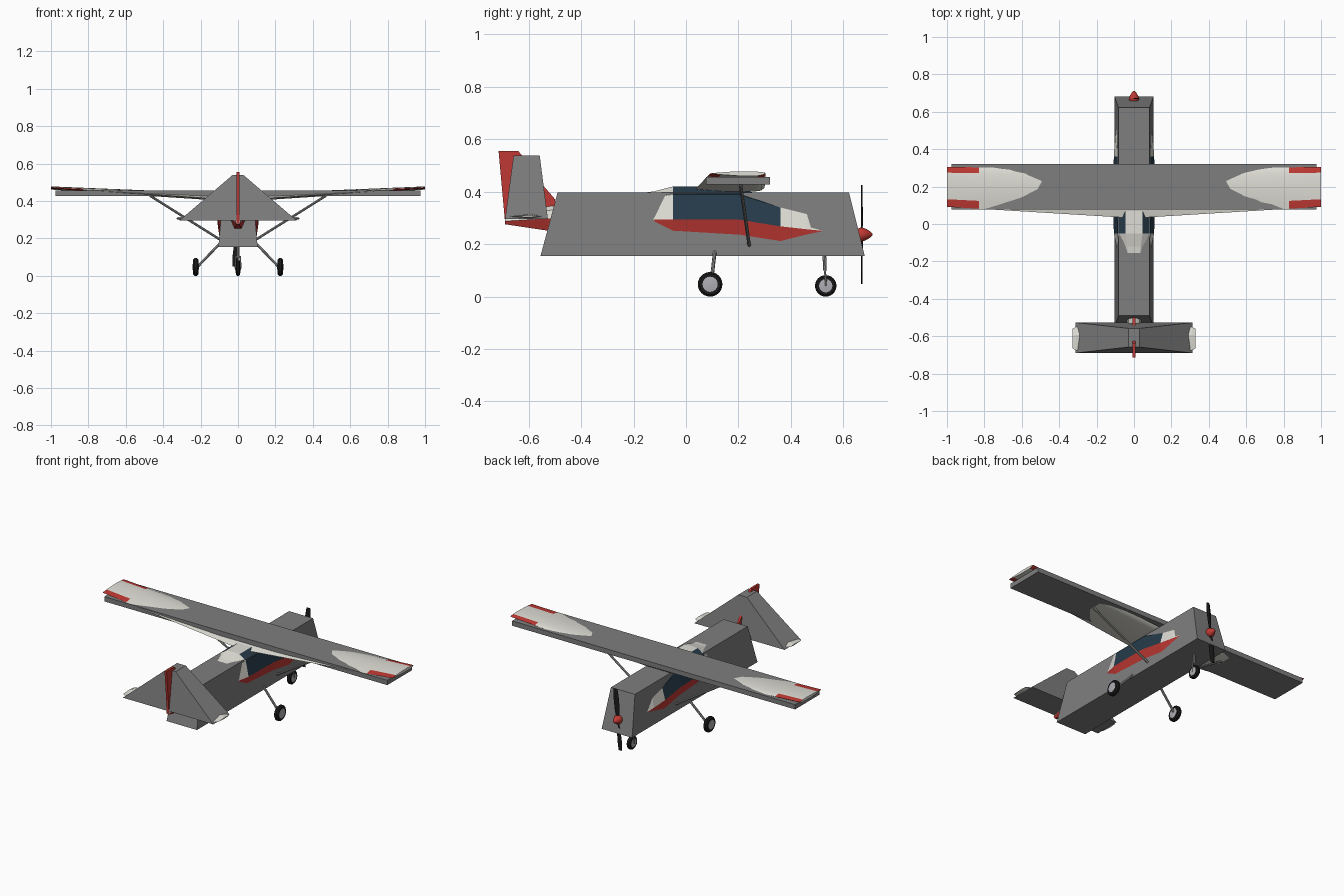
import bpy, bmesh, math
from mathutils import Vector, Matrix

if "Cube" in bpy.data.objects:
    bpy.data.objects.remove(bpy.data.objects["Cube"])


def mat(name, r, g, b):
    m = bpy.data.materials.new(name)
    m.diffuse_color = (r, g, b, 1)
    m.use_nodes = True
    m.node_tree.nodes["Principled BSDF"].inputs["Base Color"].default_value = m.diffuse_color
    return m


GREY = mat("hull grey", .21, .21, .21)
WHITE = mat("cream white", .74, .73, .67)
RED = mat("red", .52, .04, .033)
GLASS = mat("window blue", .02, .044, .07)
BLACK = mat("black", .01, .01, .01)
METAL = mat("strut grey", .34, .34, .33)
HUB = mat("hub grey", .42, .42, .46)


def finish(name, bm, mats, smooth=False):
    bmesh.ops.recalc_face_normals(bm, faces=bm.faces)
    me = bpy.data.meshes.new(name)
    bm.to_mesh(me)
    bm.free()
    for m in mats:
        me.materials.append(m)
    ob = bpy.data.objects.new(name, me)
    bpy.context.collection.objects.link(ob)
    if smooth:
        bpy.ops.object.select_all(action='DESELECT')
        ob.select_set(True)
        bpy.context.view_layer.objects.active = ob
        bpy.ops.object.shade_smooth_by_angle(angle=math.radians(40))
    return ob


def loft(name, rings, mats, rule=None, smooth=False):
    """Skin closed rings; rule(ring, side) gives a material index."""
    bm = bmesh.new()
    vs = [[bm.verts.new(p) for p in r] for r in rings]
    n = len(rings[0])
    for i in range(len(rings) - 1):
        for j in range(n):
            k = (j + 1) % n
            f = bm.faces.new((vs[i][j], vs[i][k], vs[i + 1][k], vs[i + 1][j]))
            if rule:
                f.material_index = rule(i, j)
    bm.faces.new(vs[0])
    bm.faces.new(vs[-1])
    return finish(name, bm, mats, smooth)


def rect(hx, y0, y1, z):
    return [(-hx, y0, z), (hx, y0, z), (hx, y1, z), (-hx, y1, z)]


def rod(name, a, b, r, m, sides=8):
    a, b = Vector(a), Vector(b)
    d = b - a
    bm = bmesh.new()
    bmesh.ops.create_cone(bm, cap_ends=True, segments=sides, radius1=r, radius2=r, depth=d.length)
    bm.transform(Matrix.Translation((a + b) / 2) @ d.to_track_quat('Z', 'Y').to_matrix().to_4x4())
    return finish(name, bm, [m], True)


def lathe(name, profile, origin, axis, m, seg=24):
    """Spin (radius, along) pairs around an axis through origin."""
    q = Vector(axis).to_track_quat('Z', 'Y')
    rings = []
    for r, h in profile:
        rings.append([Vector(origin) + q @ Vector((r * math.cos(2 * math.pi * i / seg),
                      r * math.sin(2 * math.pi * i / seg), h)) for i in range(seg)])
    return loft(name, rings, [m], smooth=True)


# Plain tapered blocks around body, wing and tail
loft("body_block", [rect(.105, -.555, .682, .155), rect(.083, -.49, .622, .397)], [GREY])
loft("wing_block", [rect(.977, .077, .32, .427), rect(.977, .077, .32, .457)], [GREY])
loft("tail_block", [rect(.312, -.69, -.527, .297), rect(.03, -.658, -.558, .538)], [GREY])


# Fuselage: y, then (half width, z) for lower edge, belt, shoulder, roof
def side(z):
    return .1045 - .0909 * (z - .155)


stations = [
    (-.69, (.008, .276), (.014, .288), (.010, .296), (.005, .30)),
    (-.53, (.018, .252), (.036, .298), (.028, .328), (.012, .343)),
    (-.12, (side(.285), .285), (.093, .295), (.077, .38), (.036, .402)),
    (-.05, (side(.25), .25), (.108, .295), (.089, .39), (.046, .42)),
    (.20, (side(.235), .235), (.111, .294), (.091, .39), (.046, .42)),
    (.36, (side(.21), .21), (.108, .268), (.0885, .34), (.05, .352)),
    (.46, (side(.235), .235), (.101, .257), (.0908, .315), (.05, .325)),
    (.52, (side(.247), .247), (.0965, .251), (.08, .28), (.04, .30)),
]
rings = [[(x, s[0], z) for x, z in s[1:]] + [(-x, s[0], z) for x, z in reversed(s[1:])]
         for s in stations]


def body_colour(i, j):
    if j in (0, 6, 7):
        return 1
    if (j in (1, 2, 4, 5) and 3 <= i <= 4) or (j == 3 and i == 4):
        return 2
    return 0


loft("fuselage", rings, [WHITE, RED, GLASS], body_colour)

# Airfoil wing with dihedral and red tip corners: (chord fraction, height, underside)
foil = [(0, 0, 0), (.19, .5, 0), (.35, .78, 0), (.52, .95, 0), (.7, 1, 0), (.86, .8, 0),
        (.95, .55, 0), (1, .2, 0), (.95, 0, -.6), (.86, 0, -1), (.5, 0, -1), (.19, 0, -.5)]
xs = [-1, -.83, -.5, -.08, .08, .5, .83, 1]
rings = []
for x in xs:
    a = max(0, (abs(x) - .08) / .92)
    y0, y1 = .036 + .056 * a, .30 + .004 * a
    zt, h = .41 + .06 * a, .03 - .022 * a
    rings.append([(x, y0 + (y1 - y0) * t, zt + h * u + .009 * d) for t, u, d in foil])
loft("wing", rings, [WHITE, RED],
     lambda i, j: int(i in (0, 6) and j in (0, 5, 6, 7, 8, 11)), True)

# Stabiliser with rounded tips
rings = []
for x, y0, y1, h in [(-.328, -.665, -.56, .004), (-.31, -.675, -.55, .009), (-.28, -.677, -.548, .01),
                     (.28, -.677, -.548, .01), (.31, -.675, -.55, .009), (.328, -.665, -.56, .004)]:
    ym = y0 + (y1 - y0) * .65
    rings.append([(x, y0, .306), (x, ym, .306 + h), (x, y1, .306), (x, ym, .306 - h * .8)])
loft("stabiliser", rings, [WHITE])

# Fin with dorsal fillet
fin = [(-.715, .555), (-.64, .555), (-.62, .533), (-.55, .43), (-.50, .372), (-.50, .342), (-.54, .30), (-.69, .28)]
loft("fin", [[(x, y, z) for y, z in fin] for x in (-.007, .007)], [RED])


# Wheels
def wheel(name, x, y, r, w):
    c = (x, y, r)
    lathe(name + "_tyre", [(r * .6, -w * .5), (r * .85, -w * .5), (r, -w * .25),
                           (r, w * .25), (r * .85, w * .5), (r * .6, w * .5)], c, (1, 0, 0), BLACK)
    lathe(name + "_hub", [(r * .2, -w * .62), (r * .62, -w * .53), (r * .62, w * .53),
                          (r * .2, w * .62)], c, (1, 0, 0), HUB, 16)


for s, n in ((-1, "left"), (1, "right")):
    wheel(n + "_wheel", s * .226, .092, .047, .027)
    rod(n + "_gear_leg", (s * .215, .096, .05), (s * .08, .112, .19), .007, METAL)
    rod(n + "_wing_strut", (s * .47, .208, .428), (s * .09, .242, .19), .0065, METAL)
wheel("nose_wheel", 0, .533, .041, .024)
for s, n in ((-1, "left"), (1, "right")):
    rod(n + "_nose_fork", (s * .015, .535, .04), (s * .012, .53, .1), .004, METAL)
rod("nose_fork_bridge", (-.016, .53, .1), (.016, .53, .1), .005, METAL)
rod("nose_leg", (0, .53, .1), (0, .527, .18), .007, METAL)

# Propeller and spinner
for s, n in ((1, "upper"), (-1, "lower")):
    rings = []
    for d, w, tw in [(0, .008, .8), (.05, .017, .6), (.13, .018, .3), (.188, .013, .15)]:
        cx, cz = s * d * .09, .237 + s * d
        c, e = w * math.cos(tw), w * math.sin(tw) * .4 * s
        rings.append([(cx - c, .671 - e, cz), (cx, .668, cz), (cx + c, .671 + e, cz), (cx, .674, cz)])
    loft(n + "_propeller_blade", rings, [BLACK])
lathe("spinner", [(.018, -.03), (.026, -.016), (.027, -.008), (.021, .008), (.012, .022), (.002, .032)],
      (0, .68, .237), (0, 1, 0), RED, 16)
